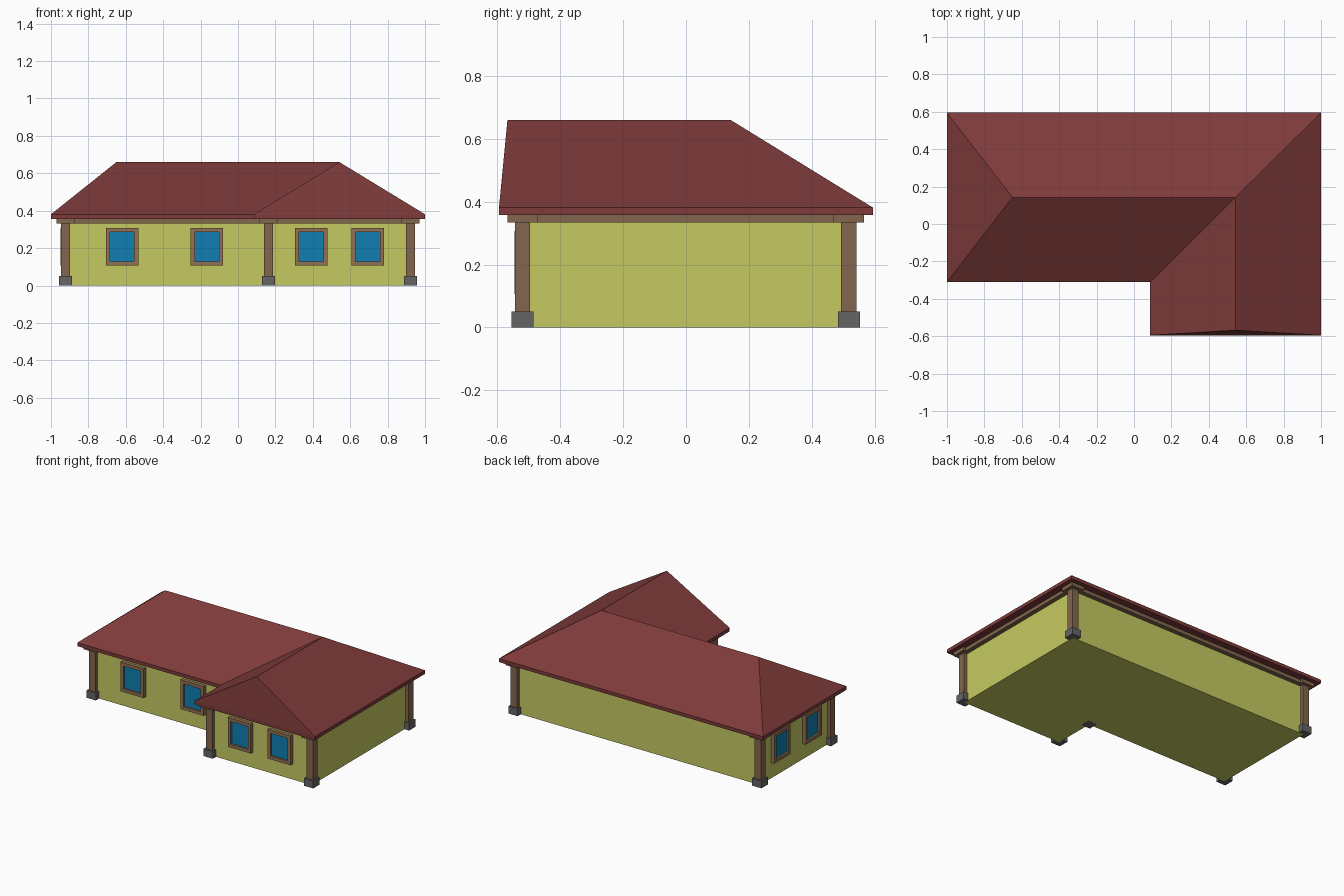
import bpy, bmesh, math
from mathutils import Matrix, Vector

if "Cube" in bpy.data.objects:
    bpy.data.objects.remove(bpy.data.objects["Cube"])


def material(name, rgb):
    m = bpy.data.materials.new(name)
    m.diffuse_color = (*rgb, 1)
    m.use_nodes = True
    m.node_tree.nodes["Principled BSDF"].inputs["Base Color"].default_value = m.diffuse_color
    return m


WALL = material("wall_yellow", (0.56, 0.59, 0.12))
ROOF = material("roof_red", (0.21, 0.043, 0.043))
WOOD = material("wood_brown", (0.23, 0.135, 0.075))
FRAME = material("frame_brown", (0.28, 0.165, 0.085))
STONE = material("stone_grey", (0.13, 0.13, 0.13))
GLASS = material("glass_blue", (0.005, 0.21, 0.44))


def finish(name, bm, mat, matrix=None):
    bmesh.ops.recalc_face_normals(bm, faces=bm.faces)
    me = bpy.data.meshes.new(name)
    bm.to_mesh(me)
    bm.free()
    me.materials.append(mat)
    ob = bpy.data.objects.new(name, me)
    if matrix:
        ob.matrix_world = matrix
    bpy.context.collection.objects.link(ob)
    return ob


def boxes(name, spans, mat, matrix=None):
    """One object from boxes given as (x0, x1, y0, y1, z0, z1)."""
    bm = bmesh.new()
    for x0, x1, y0, y1, z0, z1 in spans:
        m = Matrix.Translation(((x0 + x1) / 2, (y0 + y1) / 2, (z0 + z1) / 2))
        m = m @ Matrix.Diagonal((x1 - x0, y1 - y0, z1 - z0, 1))
        bmesh.ops.create_cube(bm, size=1, matrix=m)
    return finish(name, bm, mat, matrix)


def prism(bm, outline, z0, z1, cap_top):
    """Extruded outline; returns the top vertices."""
    low = [bm.verts.new((x, y, z0)) for x, y in outline]
    top = [bm.verts.new((x, y, z1)) for x, y in outline]
    n = len(outline)
    bm.faces.new(low[::-1])
    for i in range(n):
        j = (i + 1) % n
        bm.faces.new((low[i], low[j], top[j], top[i]))
    if cap_top:
        bm.faces.new(top)
    return top


def centred(x, y, half, z0, z1):
    return (x - half, x + half, y - half, y + half, z0, z1)


# L-shaped wall corners, counter-clockwise from the front left
corners = [(-0.923, -0.235), (0.163, -0.235), (0.163, -0.52),
           (0.923, -0.52), (0.923, 0.518), (-0.923, 0.518)]
EAVE, BEAM = 0.357, 0.333

# Walls
bm = bmesh.new()
prism(bm, corners, 0, EAVE, True)
finish("walls", bm, WALL)

# Roof: fascia band, then hips and valley up to the ridge
bm = bmesh.new()
eaves = [(-1, -0.31), (0.086, -0.31), (0.086, -0.595), (1, -0.595), (1, 0.595), (-1, 0.595)]
a, b, c, d, e, f = prism(bm, eaves, EAVE, 0.381, False)
r0, r1, r2 = [bm.verts.new((x, y, 0.66)) for x, y in ((-0.65, 0.142), (0.542, 0.142), (0.542, -0.568))]
for face in ((a, b, r1, r0), (b, c, r2, r1), (c, d, r2), (d, e, r1, r2), (e, f, r0, r1), (f, a, r0)):
    bm.faces.new(face)
finish("roof", bm, ROOF)

# Corner posts with stone bases and wooden capitals
for i, (x, y) in enumerate(corners):
    boxes(f"post_base_{i}", [centred(x, y, 0.035, 0, 0.05)], STONE)
    boxes(f"post_{i}", [centred(x, y, 0.0245, 0.05, BEAM)], WOOD)
    boxes(f"post_capital_{i}", [centred(x, y, 0.048, BEAM, EAVE)], WOOD)

# Beams under the eaves
for i, (x0, y0) in enumerate(corners):
    x1, y1 = corners[(i + 1) % 6]
    t = 0.03
    boxes(f"eave_beam_{i}", [(min(x0, x1) - t, max(x0, x1) + t, min(y0, y1) - t, max(y0, y1) + t,
                              BEAM, EAVE)], WOOD)


# Windows, modelled facing -y around the opening centre
def window(label, x, y, turn=0):
    m = Matrix.Translation((x, y, 0.207)) @ Matrix.Rotation(turn, 4, 'Z')
    w, h, iw, ih, p = 0.087, 0.1, 0.065, 0.078, 0.025
    boxes(f"window_frame_{label}", [(-w, -iw, -p, 0.01, -h, h), (iw, w, -p, 0.01, -h, h),
                                    (-iw, iw, -p, 0.01, -h, -ih), (-iw, iw, -p, 0.01, ih, h)], FRAME, m)
    boxes(f"window_glass_{label}", [(-iw, iw, -0.012, 0.01, -ih, ih)], GLASS, m)


for i, x in enumerate((-0.62, -0.166)):
    window(f"front_{i}", x, -0.235)
for i, x in enumerate((0.391, 0.693)):
    window(f"wing_{i}", x, -0.52)
for i, y in enumerate((-0.03, 0.31)):
    window(f"left_{i}", -0.923, y, -math.pi / 2)
